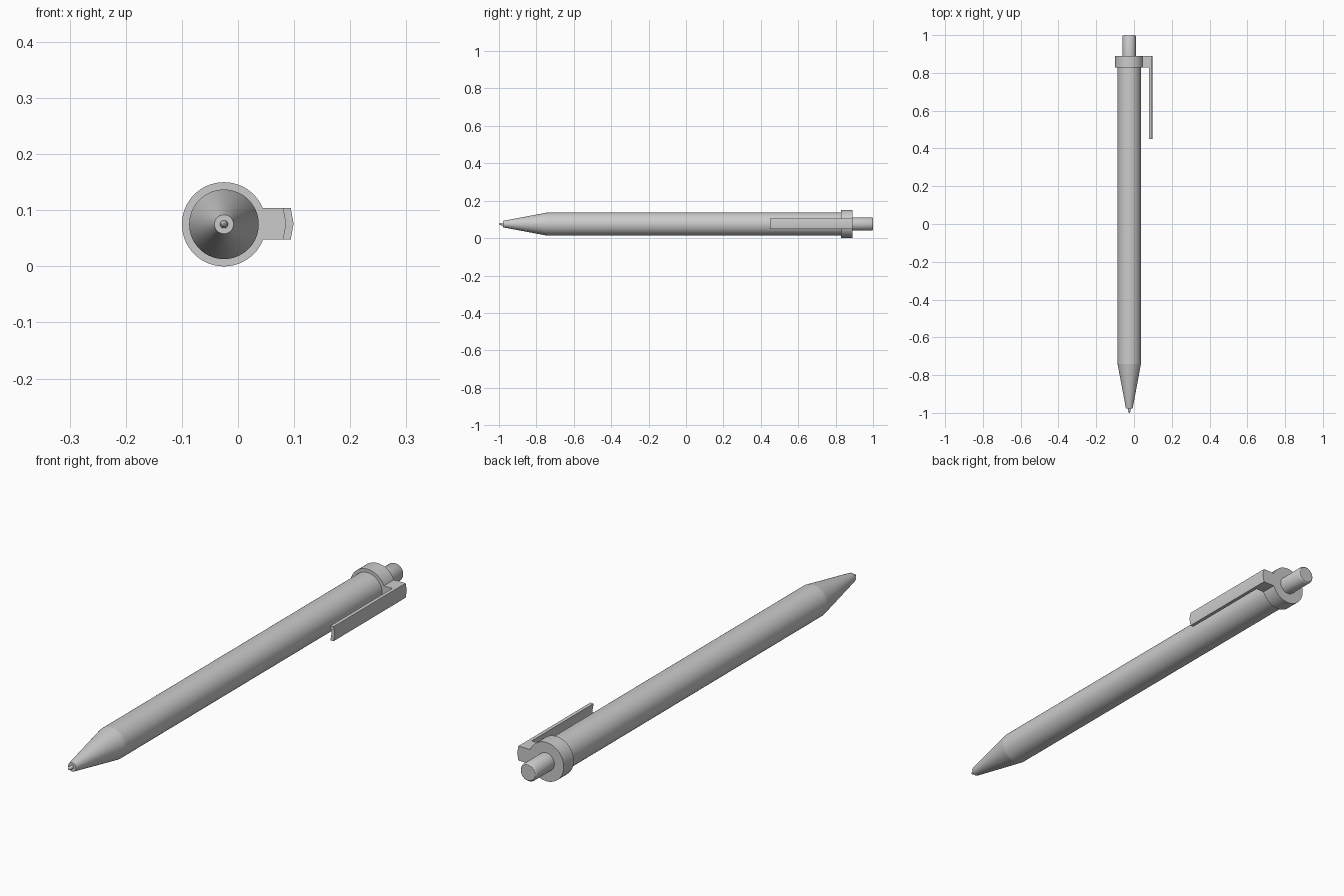
import bpy, bmesh
from math import cos, sin, pi, radians

if "Cube" in bpy.data.objects:
    bpy.data.objects.remove(bpy.data.objects["Cube"])

CX, CZ = -0.025, 0.075  # pen axis, running along y


def finish(name, bm):
    bmesh.ops.recalc_face_normals(bm, faces=bm.faces)
    mesh = bpy.data.meshes.new(name)
    bm.to_mesh(mesh)
    bm.free()
    ob = bpy.data.objects.new(name, mesh)
    bpy.context.collection.objects.link(ob)
    bpy.ops.object.select_all(action='DESELECT')
    ob.select_set(True)
    bpy.context.view_layer.objects.active = ob
    bpy.ops.object.shade_smooth_by_angle(angle=radians(30))
    return ob


def lathe(name, profile, n=64):
    """Closed solid of revolution from (y, radius) pairs."""
    bm = bmesh.new()
    rings = [[bm.verts.new((CX + r * cos(2 * pi * i / n), y, CZ + r * sin(2 * pi * i / n)))
              for i in range(n)] for y, r in profile]
    for a, b in zip(rings, rings[1:]):
        for i in range(n):
            j = (i + 1) % n
            bm.faces.new((a[i], a[j], b[j], b[i]))
    bm.faces.new(rings[0])
    bm.faces.new(rings[-1])
    return finish(name, bm)


def extrude_y(name, outline, y0, y1):
    """Prism of an (x, z) outline between two y positions."""
    bm = bmesh.new()
    a, b = [[bm.verts.new((x, y, z)) for x, z in outline] for y in (y0, y1)]
    bm.faces.new(a)
    bm.faces.new(b)
    for i in range(len(a)):
        j = (i + 1) % len(a)
        bm.faces.new((a[i], a[j], b[j], b[i]))
    return finish(name, bm)


# barrel, tapered nose and writing point
lathe("barrel", [(-0.74, 0.062), (0.84, 0.062)])
lathe("nose_cone", [(-0.978, 0.017), (-0.97, 0.019), (-0.74, 0.062)])
lathe("writing_point", [(-1.0, 0.002), (-0.996, 0.005), (-0.985, 0.007), (-0.97, 0.007)])

# collar and push button
lathe("collar", [(0.828, 0.075), (0.89, 0.075)])
lathe("push_button", [(0.88, 0.035), (0.994, 0.035), (0.998, 0.033), (1.0, 0.03)])

# clip: arm from the collar and a shallow V-section strip
extrude_y("clip_arm", [(0.03, 0.048), (0.081, 0.048), (0.086, 0.076),
                       (0.081, 0.104), (0.03, 0.104)], 0.828, 0.89)
extrude_y("clip_strip", [(0.08, 0.048), (0.094, 0.048), (0.099, 0.076),
                         (0.094, 0.104), (0.08, 0.104), (0.085, 0.076)], 0.45, 0.89)
